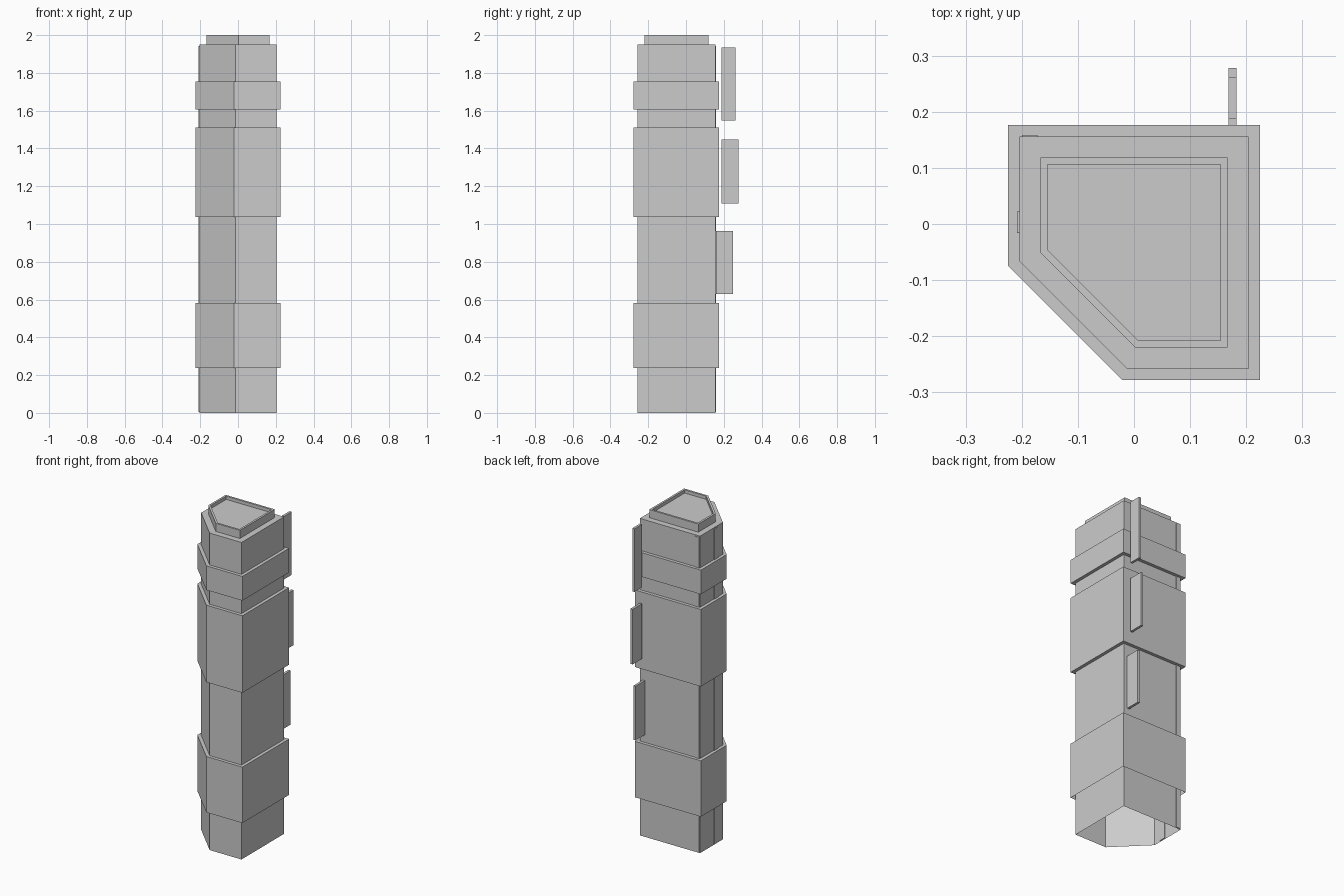
import bpy, bmesh

if "Cube" in bpy.data.objects:
    bpy.data.objects.remove(bpy.data.objects["Cube"])

K = 2 ** 0.5 - 1  # shift of a 45 degree corner when the outline is offset


def outline(o):
    """Five-sided tower plan, grown outward by o."""
    x, y0, y1 = 0.2045 + o, -0.258 - o, 0.156 + o
    return [(x, y0), (x, y1), (-x, y1), (-x, -0.066 - K * o), (-0.0125 - K * o, y0)]


def make_object(name, bm):
    bmesh.ops.recalc_face_normals(bm, faces=bm.faces)
    mesh = bpy.data.meshes.new(name)
    bm.to_mesh(mesh)
    bm.free()
    ob = bpy.data.objects.new(name, mesh)
    bpy.context.collection.objects.link(ob)
    return ob


def shell(name, rings, close_top=False):
    """Skin a stack of (offset, z) outlines."""
    bm = bmesh.new()
    loops = [[bm.verts.new((x, y, z)) for x, y in outline(o)] for o, z in rings]
    for a, b in zip(loops, loops[1:]):
        for i in range(5):
            j = (i + 1) % 5
            bm.faces.new((a[i], a[j], b[j], b[i]))
    if close_top:
        bm.faces.new(loops[-1])
    return make_object(name, bm)


def box(name, lo, hi):
    bm = bmesh.new()
    bmesh.ops.create_cube(bm, size=1)
    for v in bm.verts:
        v.co = [(a + b) / 2 + c * (b - a) for a, b, c in zip(lo, hi, v.co)]
    return make_object(name, bm)


# Tower shaft, open underneath, with stepped cap and shallow roof recess
shell("tower", [(0, 0), (0, 1.95), (-0.0375, 1.95), (-0.0375, 2.0),
                (-0.05, 2.0), (-0.05, 1.98)], close_top=True)

# Projecting bands (the lowest is open underneath)
shell("lower_band", [(0.02, 0.237), (0.02, 0.581), (0, 0.581)])
for name, z0, z1 in (("middle_band", 1.038, 1.512), ("upper_band", 1.605, 1.754)):
    shell(name, [(0, z0), (0.02, z0), (0.02, z1), (0, z1)])

# Vertical sign blades on the back
for name, y0, y1, z0, z1 in (("lower_blade", 0.160, 0.25, 0.63, 0.963),
                             ("middle_blade", 0.187, 0.278, 1.108, 1.447),
                             ("upper_blade", 0.187, 0.261, 1.547, 1.935)):
    box(name, (0.168, y0, z0), (0.183, y1, z1))

# Thin trim strips on the back and left walls
box("back_strip", (-0.2, 0.15, 0.005), (-0.172, 0.159, 1.942))
box("left_strip", (-0.2085, -0.016, 0.005), (-0.2, 0.022, 1.942))
